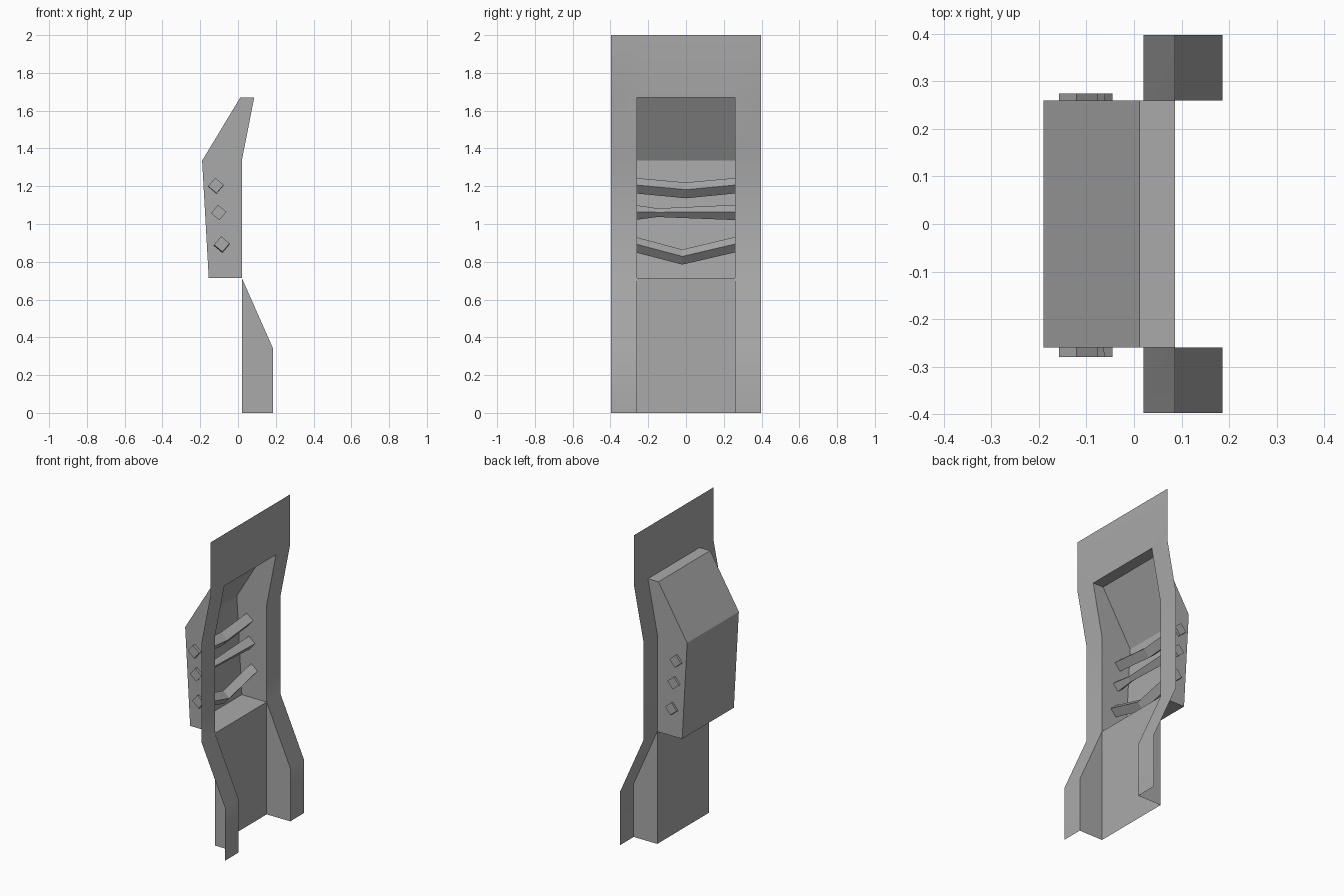
import bpy
import bmesh
import math

cube = bpy.data.objects.get("Cube")
if cube:
    bpy.data.objects.remove(cube, do_unlink=True)

# Single plain material
grey = bpy.data.materials.new("plain_grey")
grey.use_nodes = True
COLOUR = (0.4, 0.4, 0.4, 1)
grey.diffuse_color = COLOUR
grey.node_tree.nodes["Principled BSDF"].inputs["Base Color"].default_value = COLOUR

HALF = 0.398      # half width of the frame
INNER = 0.26      # half width of the recess


def finish(name, bm, smooth=False):
    bmesh.ops.remove_doubles(bm, verts=bm.verts, dist=0.0005)
    mesh = bpy.data.meshes.new(name)
    bm.to_mesh(mesh)
    bm.free()
    mesh.materials.append(grey)
    obj = bpy.data.objects.new(name, mesh)
    bpy.context.collection.objects.link(obj)
    if smooth:
        bpy.ops.object.select_all(action="DESELECT")
        obj.select_set(True)
        bpy.context.view_layer.objects.active = obj
        bpy.ops.object.shade_smooth_by_angle(angle=math.radians(30))
    return obj


def strip(bm, profile, y0, y1):
    """Sheet following an (x, z) profile from y0 to y1; faces +x when the profile rises."""
    for (xa, za), (xb, zb) in zip(profile, profile[1:]):
        corners = [(xa, y0, za), (xa, y1, za), (xb, y1, zb), (xb, y0, zb)]
        bm.faces.new([bm.verts.new(c) for c in corners])


def side_walls(bm, outline):
    """Pair of mirrored flat walls, facing into the opening."""
    for y, order in ((-INNER, outline[::-1]), (INNER, outline)):
        bm.faces.new([bm.verts.new((x, y, z)) for x, z in order])


# Bent front frame: two uprights joined by the head panel
upright = [(0.186, 0), (0.186, 0.34), (0.02, 0.715), (0.02, 1.335), (0.086, 1.67)]
head = [(0.086, 1.67), (0.086, 2)]
bm = bmesh.new()
for y0, y1 in ((-HALF, -INNER), (INNER, HALF)):
    strip(bm, upright, y0, y1)
    strip(bm, head, y0, y1)
strip(bm, head, -INNER, INNER)
finish("front_frame", bm, smooth=True)

# Recess shell: floor, back, sloping hood, ceiling and side walls
shell = [(0.02, 0.715), (-0.155, 0.715), (-0.19, 1.335), (0.012, 1.67), (0.086, 1.67)]
bm = bmesh.new()
strip(bm, shell, -INNER, INNER)
side_walls(bm, shell[::-1] + [(0.02, 1.335)][::-1])
finish("recess_shell", bm)

# Set-back lower panel with cheeks reaching forward to the uprights
bm = bmesh.new()
strip(bm, [(0.02, 0), (0.02, 0.715)], -INNER, INNER)
side_walls(bm, [(0.02, 0), (0.02, 0.715), (0.186, 0.34), (0.186, 0)])
finish("lower_panel", bm)


# Diamond-section bars, bent in the middle and passing through the side walls
def bar(name, x, z_end, z_mid, y_mid, mid_size):
    bm = bmesh.new()
    rings = []
    for y, z, r in ((-0.28, z_end, 0.041), (y_mid, z_mid, mid_size), (0.275, z_end, 0.041)):
        ring = []
        for i in range(4):
            a = math.radians(90 * i + 5)
            ring.append(bm.verts.new((x + r * math.cos(a), y, z + r * math.sin(a))))
        rings.append(ring)
    for a, b in zip(rings, rings[1:]):
        for i in range(4):
            j = (i + 1) % 4
            bm.faces.new((a[i], a[j], b[j], b[i]))
    bm.faces.new(rings[0])
    bm.faces.new(rings[-1])
    bmesh.ops.recalc_face_normals(bm, faces=bm.faces)
    finish(name, bm)


bar("upper_bar", -0.117, 1.204, 1.178, 0, 0.042)
bar("middle_bar", -0.102, 1.061, 1.06, -0.15, 0.023)
bar("lower_bar", -0.086, 0.894, 0.825, -0.02, 0.04)
